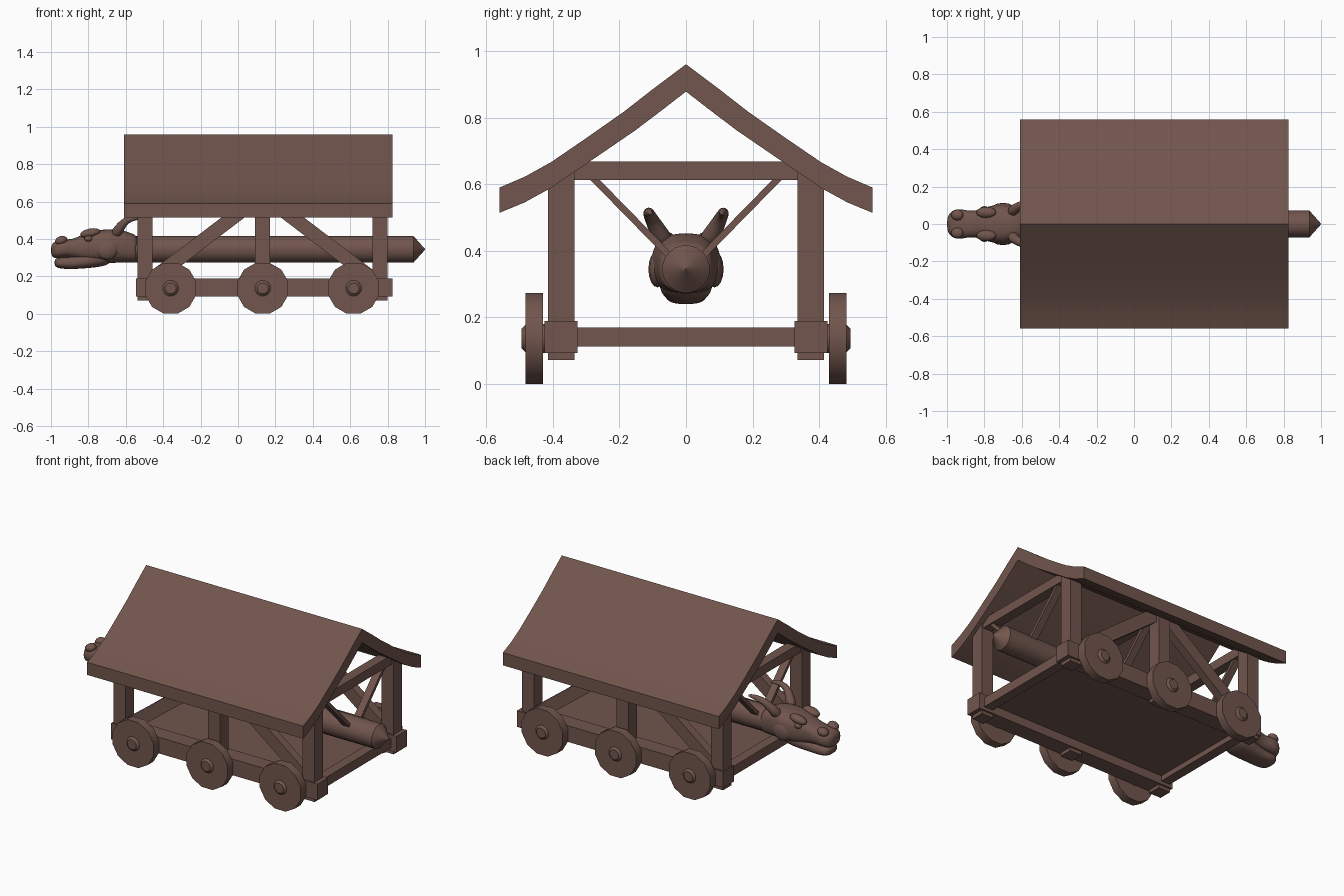
import bpy, bmesh, math
from mathutils import Vector

if "Cube" in bpy.data.objects:
    bpy.data.objects.remove(bpy.data.objects["Cube"])

wood = bpy.data.materials.new("brown_wood")
wood.diffuse_color = (0.165, 0.092, 0.074, 1)
wood.use_nodes = True
wood.node_tree.nodes["Principled BSDF"].inputs["Base Color"].default_value = wood.diffuse_color


def finish(name, bm, smooth=None, subsurf=0):
    bmesh.ops.recalc_face_normals(bm, faces=bm.faces)
    me = bpy.data.meshes.new(name)
    bm.to_mesh(me)
    bm.free()
    ob = bpy.data.objects.new(name, me)
    bpy.context.collection.objects.link(ob)
    me.materials.append(wood)
    if subsurf:
        ob.modifiers.new("Subdivision", 'SUBSURF').levels = subsurf
        ob.modifiers["Subdivision"].render_levels = subsurf
    if smooth:
        bpy.ops.object.select_all(action='DESELECT')
        ob.select_set(True)
        bpy.context.view_layer.objects.active = ob
        bpy.ops.object.shade_smooth_by_angle(angle=math.radians(smooth))
    return ob


def skin(name, rings, **kw):
    """Bridge a list of equal point rings and cap both ends."""
    bm = bmesh.new()
    vs = [[bm.verts.new(p) for p in r] for r in rings]
    n = len(vs[0])
    for a, b in zip(vs, vs[1:]):
        for i in range(n):
            bm.faces.new((a[i], a[(i + 1) % n], b[(i + 1) % n], b[i]))
    bm.faces.new(vs[0])
    bm.faces.new(vs[-1])
    return finish(name, bm, **kw)


def box(name, x, y, z):
    return skin(name, [[(X, y[0], z[0]), (X, y[1], z[0]), (X, y[1], z[1]), (X, y[0], z[1])] for X in x])


def bar(name, a, b, side, width, depth):
    """Rectangular bar from a to b; 'side' is the depth direction."""
    a, b, side = Vector(a), Vector(b), Vector(side)
    w = (b - a).cross(side).normalized() * width / 2
    d = side * depth / 2
    return skin(name, [[p - w - d, p + w - d, p + w + d, p - w + d] for p in (a, b)])


def lathe(name, profile, sides, centre, axis, smooth):
    """Profile of (distance along axis, radius)."""
    rings = []
    for t, r in profile:
        ring = []
        for i in range(sides):
            a = 2 * math.pi * (i + 0.5) / sides
            u, v = r * math.sin(a), -r * math.cos(a)
            off = (t, u, v) if axis == 'x' else (u, t, v)
            ring.append(Vector(centre) + Vector(off))
        rings.append(ring)
    return skin(name, rings, smooth=smooth)


def loft(name, sections, power=0.75, n=12):
    """Rounded body along x from (x, half width, bottom, top)."""
    def f(c):
        return math.copysign(abs(c) ** power, c)
    rings = []
    for x, w, lo, hi in sections:
        ang = [2 * math.pi * (i + 0.5) / n for i in range(n)]
        rings.append([(x, w * 1.03 * f(math.cos(a)), (lo + hi) / 2 + (hi - lo) / 2 * 1.03 * f(math.sin(a)))
                      for a in ang])
    return skin(name, rings, smooth=60, subsurf=2)


def tube(name, pts, n=8):
    """Round tube through (x, y, z, radius)."""
    P = [Vector(p[:3]) for p in pts]
    rings = []
    for i, p in enumerate(P):
        t = (P[min(i + 1, len(P) - 1)] - P[max(i - 1, 0)]).normalized()
        u = t.cross(Vector((0.3, 1, 0.1))).normalized()
        v = t.cross(u)
        rings.append([p + pts[i][3] * (u * math.cos(k * 2 * math.pi / n) + v * math.sin(k * 2 * math.pi / n))
                      for k in range(n)])
    return skin(name, rings, smooth=60, subsurf=1)


def blob(name, loc, size, tilt=0):
    bm = bmesh.new()
    bmesh.ops.create_uvsphere(bm, u_segments=12, v_segments=8, radius=1)
    ob = finish(name, bm, smooth=60)
    ob.location, ob.scale, ob.rotation_euler = loc, size, (0, tilt, 0)


# Roof: curved gable profile with thickness
top = [(0, .96), (.095, .889), (.186, .818), (.30, .738), (.404, .667), (.485, .622), (.56, .59)]
low = [(.56, .514), (.485, .545), (.41, .586), (.28, .674), (.153, .761), (.075, .82), (0, .878)]
half = top + low
profile = half + [(-y, z) for y, z in reversed(half[1:-1])]
skin("roof", [[(x, y, z) for y, z in profile] for x in (-.61, .825)], smooth=28)

# Side frames, mirrored in y
post_x = (-.497, .132, .76)
for s, side in ((-1, "front"), (1, "back")):
    box(side + "_rail", (-.545, .825), sorted((s * .325, s * .425)), (.093, .19))
    for i, x in enumerate(post_x):
        box(f"{side}_post_{i}", (x - .04, x + .04), sorted((s * .335, s * .415)), (.072, .635))
        # Straps holding the log
        bar(f"{side}_strap_{i}", (x, s * .285, .625), (x, s * .04, .375), (1, 0, 0), .02, .045)
    for d in (-1, 1):
        bar(f"{side}_brace_{d}", (.132 + d * .05, s * .372, .598), (.132 + d * .61, s * .372, .172),
            (0, 1, 0), .075, .05)
    # Wheels with hubs
    for i, x in enumerate((-.36, .132, .618)):
        lathe(f"{side}_wheel_{i}", [(s * .43, .141), (s * .482, .141)], 12, (x, 0, .137), 'y', 35)
        lathe(f"{side}_hub_{i}", [(s * .40, .045), (s * .48, .045), (s * .494, .03)], 12, (x, 0, .137), 'y', 35)

# Floor and cross beams
box("floor", (-.5, .77), (-.33, .33), (.145, .16))
for i, x in enumerate(post_x):
    box(f"upper_beam_{i}", (x - .03, x + .03), (-.345, .345), (.612, .668))
    if i != 1:
        box(f"lower_beam_{i}", (x - .03, x + .03), (-.33, .33), (.113, .17))

# Ram log with pointed tail
lathe("ram_log", [(-.66, .072), (.938, .072), (1.0, .002)], 20, (0, 0, .345), 'x', 35)

# Beast head: upper skull and lower jaw
loft("head", [(-1.0, .03, .315, .365), (-.985, .065, .295, .385), (-.94, .085, .30, .402), (-.89, .07, .30, .395),
              (-.83, .072, .285, .425), (-.77, .10, .275, .448), (-.69, .108, .27, .452), (-.63, .092, .275, .455),
              (-.57, .082, .273, .43), (-.53, .073, .275, .417)])
loft("lower_jaw", [(-.982, .035, .255, .292), (-.96, .065, .243, .302), (-.90, .062, .238, .305),
                   (-.82, .066, .243, .32), (-.74, .085, .25, .36), (-.67, .07, .268, .36)])
for s in (-1, 1):
    blob("nostril", (-.945, s * .048, .392), (.034, .03, .024), -.3)
    blob("brow", (-.79, s * .062, .432), (.055, .03, .024), -.2)
    blob("eye", (-.80, s * .08, .402), (.022, .016, .016))
    blob("cheek", (-.70, s * .085, .345), (.06, .028, .055))
    tube("horn", [(-.66, s * .06, .42, .034), (-.635, s * .082, .455, .03), (-.61, s * .10, .49, .023),
                  (-.575, s * .112, .512, .02), (-.53, s * .113, .518, .015), (-.485, s * .105, .512, .006)])
